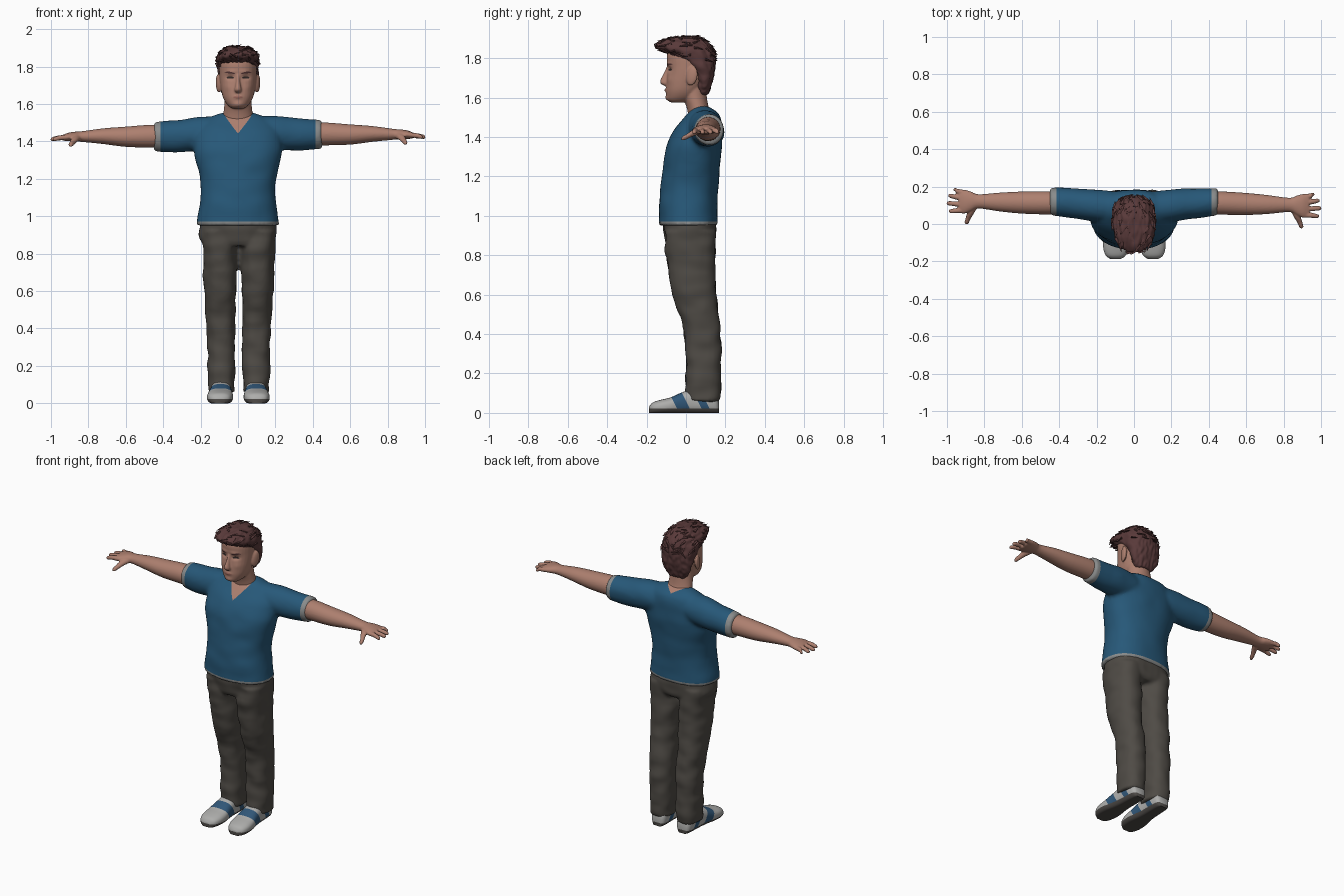
import bpy, bmesh, math, random
from mathutils import Vector, Matrix, noise
from mathutils.bvhtree import BVHTree

if "Cube" in bpy.data.objects:
    bpy.data.objects.remove(bpy.data.objects["Cube"])

random.seed(4)


def mat(name, r, g, b):
    m = bpy.data.materials.new(name)
    m.diffuse_color = (r, g, b, 1)
    m.use_nodes = True
    m.node_tree.nodes["Principled BSDF"].inputs["Base Color"].default_value = m.diffuse_color
    return m


SKIN = mat("skin", .42, .215, .16)
LIP = mat("lips", .33, .14, .11)
HAIR = mat("brown_hair", .10, .042, .042)
DARK = mat("eye_dark", .03, .022, .02)
BLUE = mat("shirt_blue", .02, .098, .19)
TRIM = mat("trim_grey", .25, .26, .26)
PANTS = mat("trouser_grey", .078, .07, .06)
WHITE = mat("shoe_light", .42, .42, .41)
NAVY = mat("shoe_blue", .03, .095, .19)
SOLE = mat("sole", .075, .068, .062)


def spline(rs, n=4):
    """Catmull-Rom interpolation between cross-sections."""
    out = []
    for i in range(len(rs) - 1):
        p = [rs[max(i - 1, 0)], rs[i], rs[i + 1], rs[min(i + 2, len(rs) - 1)]]
        for j in range(n):
            t = j / n
            out.append(tuple(.5 * (2 * b + (c - a) * t + (2 * a - 5 * b + 4 * c - d) * t * t
                       + (3 * b - a - 3 * c + d) * t ** 3) for a, b, c, d in zip(*p)))
    return out + [rs[-1]]


def loft(bm, rings, axis='z', p=2.0, seg=32):
    """Closed loft; ring = (position on axis, centre 1, centre 2, radius 1, radius 2)."""
    loops = []
    for t, c1, c2, r1, r2 in spline(rings):
        loop = []
        for k in range(seg):
            a = 2 * math.pi * k / seg
            u, w = math.cos(a), math.sin(a)
            u = c1 + r1 * math.copysign(abs(u) ** (2 / p), u)
            w = c2 + r2 * math.copysign(abs(w) ** (2 / p), w)
            loop.append(bm.verts.new({'x': (t, u, w), 'y': (u, t, w), 'z': (u, w, t)}[axis]))
        loops.append(loop)
    for A, B in zip(loops, loops[1:]):
        for k in range(seg):
            bm.faces.new((A[k], A[(k + 1) % seg], B[(k + 1) % seg], B[k]))
    bm.faces.new(loops[0])
    bm.faces.new(loops[-1])


def body(rows):
    """(z, front y, back y, half width) -> rings centred on x = 0."""
    return [(z, 0, (a + b) / 2, r, (b - a) / 2) for z, a, b, r in rows]


def fuse(bm, voxel, iters):
    """Merge overlapping lofts into one smooth skin."""
    bmesh.ops.recalc_face_normals(bm, faces=bm.faces[:])
    me = bpy.data.meshes.new("tmp")
    bm.to_mesh(me)
    ob = bpy.data.objects.new("tmp", me)
    bpy.context.scene.collection.objects.link(ob)
    m = ob.modifiers.new("fuse", 'REMESH')
    m.mode, m.voxel_size = 'VOXEL', voxel
    s = ob.modifiers.new("relax", 'SMOOTH')
    s.factor, s.iterations = .5, iters
    dg = bpy.context.evaluated_depsgraph_get()
    dg.update()
    res = bpy.data.meshes.new_from_object(ob.evaluated_get(dg))
    out = bmesh.new()
    out.from_mesh(res)
    bpy.data.objects.remove(ob)
    out.normal_update()
    return out


def finish(name, bm, mats, cuts=(), rule=None):
    """Cut along colour borders, colour faces by rule, make the object."""
    for co, no in cuts:
        bmesh.ops.bisect_plane(bm, geom=bm.verts[:] + bm.edges[:] + bm.faces[:], dist=1e-5,
                               plane_co=co, plane_no=no)
    for f in bm.faces:
        f.smooth = True
        f.material_index = rule(f.calc_center_median()) if rule else 0
    me = bpy.data.meshes.new(name)
    bm.to_mesh(me)
    for m in mats:
        me.materials.append(m)
    me.set_sharp_from_angle(angle=math.radians(50))
    ob = bpy.data.objects.new(name, me)
    bpy.context.scene.collection.objects.link(ob)
    return ob


def side_shift(bm, s):
    """Mirror an arm; the left one hangs slightly lower and further back."""
    for v in bm.verts:
        if s < 0:
            v.co.y += .025 * max(0, v.co.x - .45) / .5
            v.co.z -= .012 * min(1, v.co.x / .4)
        v.co.x *= s


def wrinkle(bm, amp, freq):
    for v in bm.verts:
        v.co += v.normal * amp * noise.noise(Vector((v.co.x * freq, v.co.y * freq, v.co.z * freq * 1.4)))


# shirt: torso and two sleeves, with hem, cuffs and V-neck
shirt = bmesh.new()
loft(shirt, body([(.95, -.137, .163, .222), (1.05, -.137, .16, .208), (1.15, -.128, .163, .198),
                  (1.24, -.117, .172, .212), (1.33, -.105, .182, .235), (1.40, -.08, .184, .235),
                  (1.46, -.045, .18, .22), (1.51, 0, .168, .18), (1.54, .03, .14, .12),
                  (1.557, .05, .11, .06)]), p=2.25, seg=48)
for s in (1, -1):
    b = bmesh.new()
    loft(b, [(.08, .085, 1.44, .085, .095), (.2, .098, 1.446, .086, .092),
             (.3, .108, 1.438, .082, .088), (.45, .12, 1.437, .074, .078)], 'x')
    side_shift(b, s)
    tmp = bpy.data.meshes.new("tmp")
    b.to_mesh(tmp)
    shirt.from_mesh(tmp)
shirt = fuse(shirt, .011, 5)
wrinkle(shirt, .004, 9)
K = .85
finish("shirt", shirt, [BLUE, TRIM, SKIN],
       [((0, 0, .972), (0, 0, 1)), ((.415, 0, 0), (1, 0, 0)), ((-.415, 0, 0), (1, 0, 0)),
        ((0, -.05, 1.445), (K, -.4, 1)), ((0, -.05, 1.445), (-K, -.4, 1))],
       lambda c: 1 if c.z < .972 or abs(c.x) > .415 else
       2 if c.z > 1.445 + K * abs(c.x) + .4 * (c.y + .05) else 0)

# arms and hands
for s, name in ((1, "right_arm"), (-1, "left_arm")):
    b = bmesh.new()
    loft(b, [(.38, .115, 1.44, .06, .06), (.47, .112, 1.44, .062, .061), (.6, .107, 1.437, .059, .054),
             (.72, .104, 1.44, .05, .042), (.83, .102, 1.438, .038, .029), (.87, .1, 1.438, .052, .026),
             (.905, .097, 1.436, .064, .023), (.935, .096, 1.432, .062, .016)], 'x')
    for y0, tip, y1 in ((.145, .965, .158), (.113, .993, .124), (.08, 1.002, .084), (.05, .99, .042)):
        loft(b, [(.91, y0, 1.434, .015, .014), (.95, (y0 + y1) / 2, 1.432, .0135, .0135),
                 (tip - .012, y1, 1.425, .012, .012), (tip, y1, 1.422, .006, .006)], 'x', seg=12)
    loft(b, [(.085, .85, 1.435, .02, .018), (.04, .872, 1.422, .019, .017), (.005, .888, 1.403, .014, .014),
             (-.015, .894, 1.394, .012, .012), (-.024, .896, 1.39, .006, .006)], 'y', seg=12)
    side_shift(b, s)
    finish(name, fuse(b, .005, 3), [SKIN])

# trousers: pelvis and two legs
b = bmesh.new()
loft(b, body([(.84, -.09, .13, .17), (.87, -.107, .15, .2), (.92, -.115, .155, .208), (1.0, -.115, .15, .2)]),
     p=2.4)
for s in (1, -1):
    legs = [(.92, .103, .02, .1, .128), (.8, .1, .024, .092, .125), (.6, .1, .043, .085, .11),
            (.45, .096, .077, .078, .096), (.3, .094, .089, .075, .09), (.15, .092, .089, .072, .09),
            (.06, .092, .083, .07, .084)]
    loft(b, [(z, s * cx + .004, cy, rx, ry) for z, cx, cy, rx, ry in legs], p=2.3)
b = fuse(b, .0095, 3)
wrinkle(b, .009, 10)
finish("trousers", b, [PANTS])

# shoes
for s, name in ((1, "right_shoe"), (-1, "left_shoe")):
    b = bmesh.new()
    rows = [(-.188, .1, .025, .03), (-.17, .1, .052, .052), (-.13, .099, .067, .066), (-.08, .097, .069, .078),
            (-.03, .095, .062, .1), (.03, .093, .056, .12), (.1, .091, .054, .12), (.15, .09, .047, .1),
            (.167, .09, .03, .06)]
    loft(b, [(y, s * cx + .002, h / 2 - .004, rx, h / 2 + .004) for y, cx, rx, h in rows], 'y', p=2.5)
    for v in b.verts:
        v.co.z = max(v.co.z, 0)
    bmesh.ops.recalc_face_normals(b, faces=b.faces[:])
    finish(name, b, [WHITE, NAVY, SOLE],
           [((0, 0, .022), (0, 0, 1))] + [((0, y, 0), (0, 1, .5)) for y in (-.035, .03, .09, .13)],
           lambda c: 2 if c.z < .022 else
           1 if -.035 < c.y + c.z * .5 < .03 or .09 < c.y + c.z * .5 < .13 else 0)

# head, neck, nose and ears
b = bmesh.new()
loft(b, body([(1.575, -.075, -.01, .03), (1.588, -.094, .03, .05), (1.61, -.1, .06, .068),
              (1.64, -.102, .08, .082), (1.68, -.1, .1, .091), (1.72, -.096, .12, .097),
              (1.76, -.094, .128, .1), (1.81, -.097, .13, .1), (1.85, -.085, .125, .09),
              (1.88, -.05, .095, .065), (1.895, -.01, .05, .025)]), p=2.2)
loft(b, body([(1.46, .02, .13, .08), (1.52, .01, .127, .082), (1.56, .0, .113, .077),
              (1.61, -.02, .105, .072), (1.67, -.03, .1, .07)]))
loft(b, [(1.758, 0, -.088, .008, .01), (1.72, 0, -.097, .011, .018), (1.69, 0, -.107, .016, .023),
         (1.673, 0, -.108, .019, .022), (1.66, 0, -.1, .012, .012)], seg=16)
for s in (1, -1):
    M = (Matrix.Translation((s * .104, .03, 1.71)) @ Matrix.Rotation(s * -.3, 4, 'Z')
         @ Matrix.Rotation(-.2, 4, 'X') @ Matrix.Diagonal((.013, .03, .05, 1)))
    bmesh.ops.create_uvsphere(b, u_segments=16, v_segments=10, radius=1, matrix=M)
head = fuse(b, .005, 3)
FEATURES = [(.041, 1.742, .021, .013, .011), (.035, 1.772, .03, .01, -.004), (0, 1.637, .022, .009, -.006),
            (0, 1.597, .025, .014, -.006), (.055, 1.69, .02, .02, -.003)]
for v in head.verts:
    if v.co.y < -.03:
        v.co.y += sum(d * math.exp(-((abs(v.co.x) - x) / sx) ** 2 - ((v.co.z - z) / sz) ** 2)
                      for x, z, sx, sz, d in FEATURES)
tree = BVHTree.FromBMesh(head)
finish("head", head, [SKIN])


def plate(name, cx, cz, rx, rz, m, tilt=0):
    """Thin oval laid on the face."""
    b = bmesh.new()
    bmesh.ops.create_grid(b, x_segments=12, y_segments=4, size=1)
    for v in b.verts:
        u, w = v.co.x, v.co.y
        x = cx + u * rx
        z = cz + w * rz * math.sqrt(max(.03, 1 - u * u)) + tilt * (abs(x) - abs(cx)) - .08 * rx * u * u
        hit = tree.ray_cast(Vector((x, -1, z)), Vector((0, 1, 0)))[0]
        v.co = (x, (hit.y if hit else -.09) - .002, z)
    bmesh.ops.recalc_face_normals(b, faces=b.faces[:])
    if sum(f.normal.y for f in b.faces) > 0:
        bmesh.ops.reverse_faces(b, faces=b.faces[:])
    finish(name, b, [m])


for s, side in ((1, "right"), (-1, "left")):
    plate(side + "_eye", s * .042, 1.742, .02, .006, DARK)
    plate(side + "_eyebrow", s * .044, 1.768, .027, .0045, HAIR, .12)
plate("lips", 0, 1.638, .025, .0075, LIP)

# hair: cap with swept fringe, ridges and loose tufts
b = bmesh.new()
loft(b, body([(1.615, .06, .112, .055), (1.65, .055, .125, .082), (1.7, .05, .139, .1), (1.745, .01, .146, .107),
              (1.785, -.035, .149, .111), (1.82, -.085, .147, .114), (1.848, -.145, .138, .113),
              (1.873, -.148, .12, .101), (1.897, -.105, .09, .075), (1.91, -.04, .055, .04)]), p=2.3)
hair = fuse(b, .006, 2)
roots = [(v.co.copy(), v.normal.copy()) for v in hair.verts if v.co.z > 1.79]
for v in hair.verts:
    v.co += v.normal * .007 * noise.noise(Vector((v.co.x * 60, v.co.y * 22, v.co.z * 30)))
for p, n in random.sample(roots, 90):
    sweep = Vector((random.uniform(-.5, .5), -.6 if p.y < .03 else .5, -.1 if p.z < 1.86 else .1))
    d = (sweep - n * sweep.dot(n)).normalized() + n * .2
    M = (Matrix.Translation(p + d * .012) @ d.to_track_quat('Z', 'Y').to_matrix().to_4x4()
         @ Matrix.Diagonal((1, .6, 1, 1)))
    bmesh.ops.create_cone(hair, cap_ends=True, segments=6, radius1=.011, radius2=.001,
                          depth=random.uniform(.03, .05), matrix=M)
finish("hair", hair, [HAIR])
